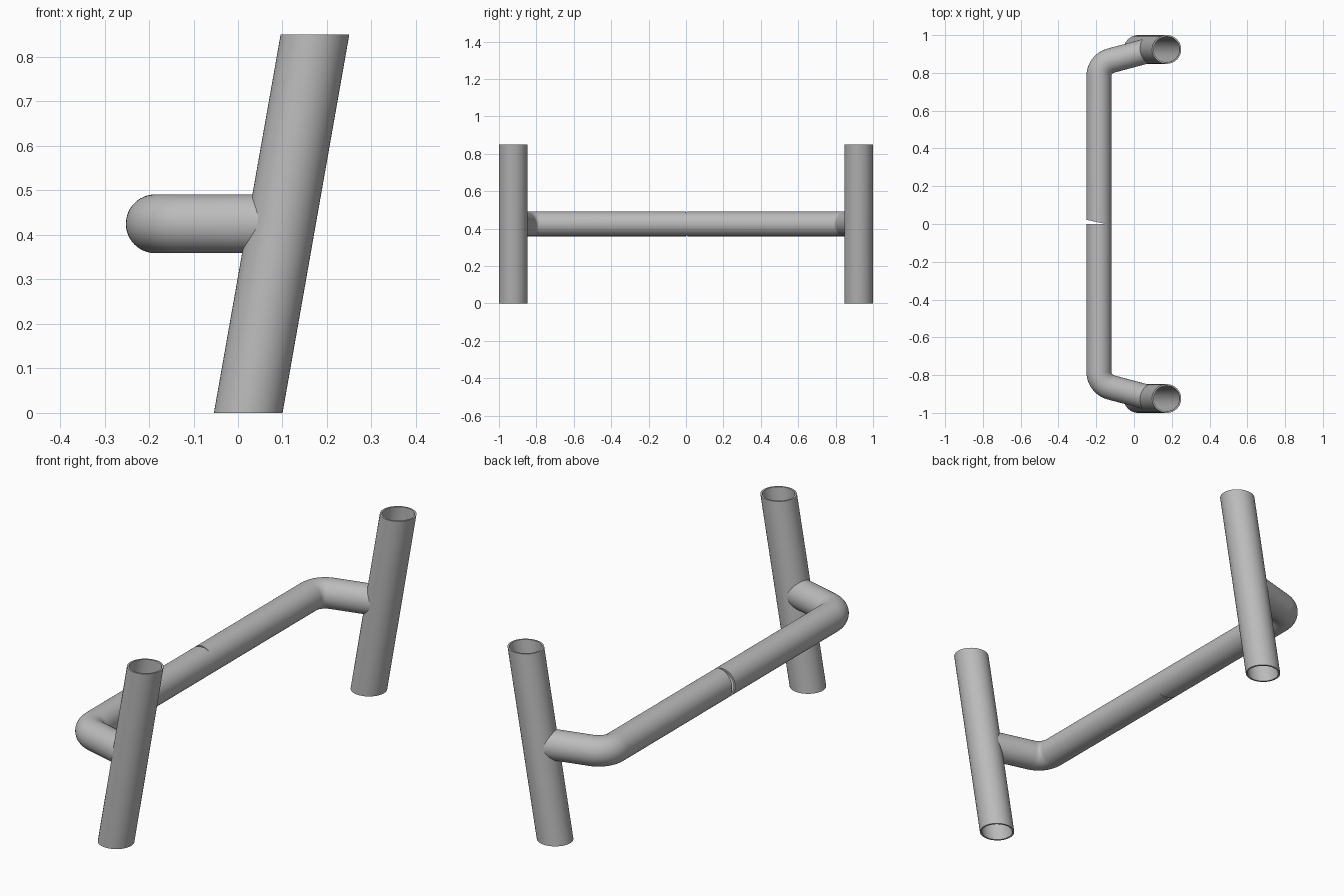
import bpy, bmesh
from math import sin, cos, tan, pi, radians, sqrt
from mathutils import Vector

cube = bpy.data.objects.get("Cube")
if cube:
    bpy.data.objects.remove(cube, do_unlink=True)

steel = bpy.data.materials.new("grey_steel")
steel.use_nodes = True
GREY = (0.5, 0.5, 0.5, 1)
steel.diffuse_color = GREY
steel.node_tree.nodes["Principled BSDF"].inputs["Base Color"].default_value = GREY

SEG = 48
LEAN = radians(10)
LEG_R, LEG_WALL, LEG_Y, LEG_X, HEIGHT = 0.076, 0.008, 0.924, 0.023, 0.85
BAR_R, BAR_WALL, BAR_X, BAR_Z = 0.066, 0.008, -0.186, 0.425
AXIS = Vector((sin(LEAN), 0, cos(LEAN)))


def tube(name, outer, inner):
    """Bridge outer and inner rings into a hollow pipe with closed rims."""
    bm = bmesh.new()
    loops = [[bm.verts.new(p) for p in ring] for ring in outer + inner[::-1]]
    for a, b in zip(loops, loops[1:] + loops[:1]):
        for i in range(SEG):
            j = (i + 1) % SEG
            bm.faces.new((a[i], a[j], b[j], b[i]))
    bmesh.ops.recalc_face_normals(bm, faces=bm.faces)
    mesh = bpy.data.meshes.new(name)
    bm.to_mesh(mesh)
    bm.free()
    mesh.materials.append(steel)
    obj = bpy.data.objects.new(name, mesh)
    bpy.context.collection.objects.link(obj)
    bpy.ops.object.select_all(action="DESELECT")
    obj.select_set(True)
    bpy.context.view_layer.objects.active = obj
    bpy.ops.object.shade_smooth_by_angle(angle=radians(35))
    return obj


def angles():
    return [2 * pi * i / SEG for i in range(SEG)]


# Leaning uprights, cut level at both ends
def leg_rings(r, side):
    return [[(LEG_X + z * tan(LEAN) + r / cos(LEAN) * cos(a),
              side * LEG_Y + r * sin(a), z) for a in angles()]
            for z in (0, HEIGHT)]


# Bent cross bar halves
def to_leg(p, d):
    """Slide p along d until it meets the wall of the upright."""
    q = p - Vector((LEG_X, LEG_Y, 0))
    q -= AXIS * q.dot(AXIS)
    e = d - AXIS * d.dot(AXIS)
    a, b, c = e.dot(e), q.dot(e), q.dot(q) - (LEG_R - LEG_WALL / 2) ** 2
    return p + d * ((-b - sqrt(max(0, b * b - a * c))) / a)


def bar_rings(r, side):
    turn, bend = radians(75), 0.085
    leg_x = LEG_X + BAR_Z * tan(LEAN)
    corner_y = LEG_Y - (leg_x - BAR_X) / tan(turn)
    start_y = corner_y - bend * tan(turn / 2)
    path = [(Vector((BAR_X, 0, BAR_Z)), 0)]
    for k in range(13):
        t = turn * k / 12
        path.append((Vector((BAR_X + bend * (1 - cos(t)),
                             start_y + bend * sin(t), BAR_Z)), t))
    path.append((path[-1][0], turn))
    rings = []
    for k, (c, t) in enumerate(path):
        d = Vector((sin(t), cos(t), 0))
        n = Vector((cos(t), -sin(t), 0))
        ring = [c + n * (r * cos(a)) + Vector((0, 0, r * sin(a))) for a in angles()]
        if k == 0 and side > 0:   # narrow wedge gap on the outer side
            for p in ring:
                p.y = max(0, (-0.15 - p.x) * 0.22)
        if k == len(path) - 1:    # saddle cut against the upright
            ring = [to_leg(p, d) for p in ring]
        rings.append([(p.x, side * p.y, p.z) for p in ring])
    return rings


for label, side in (("front", -1), ("back", 1)):
    tube(label + "_upright", leg_rings(LEG_R, side), leg_rings(LEG_R - LEG_WALL, side))
    tube(label + "_cross_bar", bar_rings(BAR_R, side), bar_rings(BAR_R - BAR_WALL, side))
